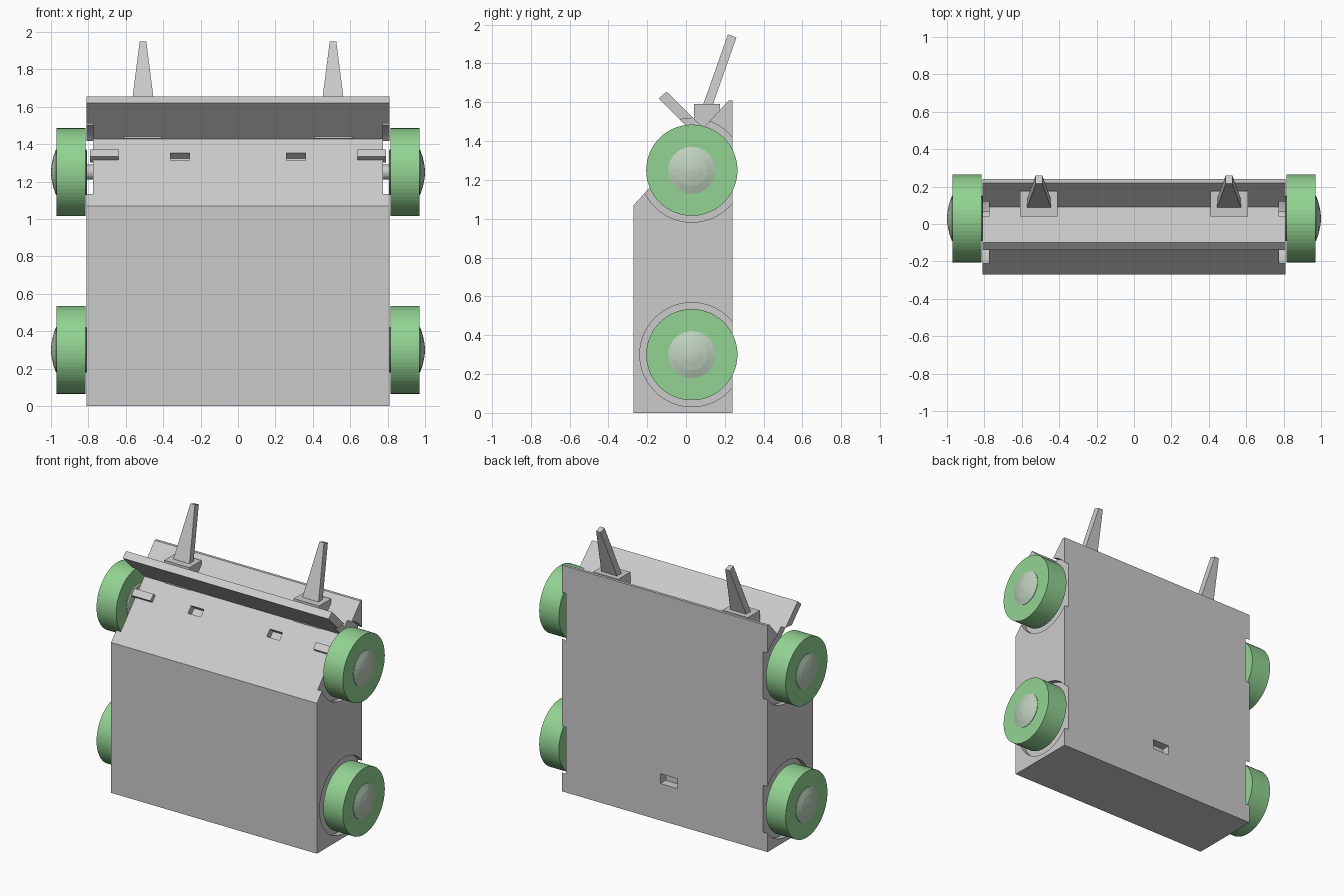
import bpy, bmesh, math
from mathutils import Matrix, Vector

default = bpy.data.objects.get("Cube")
if default:
    bpy.data.objects.remove(default, do_unlink=True)


def material(name, color):
    mat = bpy.data.materials.new(name)
    mat.use_nodes = True
    mat.diffuse_color = (*color, 1)
    mat.node_tree.nodes["Principled BSDF"].inputs["Base Color"].default_value = (*color, 1)
    return mat


GREY = material("light grey", (0.6, 0.6, 0.6))
GREEN = material("soft green", (0.29, 0.65, 0.29))
HUB = material("pale green grey", (0.52, 0.64, 0.52))


def finish(name, bm, mat):
    bmesh.ops.recalc_face_normals(bm, faces=bm.faces)
    mesh = bpy.data.meshes.new(name)
    bm.to_mesh(mesh)
    bm.free()
    mesh.materials.append(mat)
    obj = bpy.data.objects.new(name, mesh)
    bpy.context.collection.objects.link(obj)
    return obj


def extrude_x(name, profile, half, mat):
    """Side profile in y, z swept across x."""
    bm = bmesh.new()
    face = bm.faces.new([bm.verts.new((-half, y, z)) for y, z in profile])
    out = bmesh.ops.extrude_face_region(bm, geom=[face])["geom"]
    verts = [v for v in out if isinstance(v, bmesh.types.BMVert)]
    bmesh.ops.translate(bm, verts=verts, vec=(2 * half, 0, 0))
    return finish(name, bm, mat)


def box(name, center, size, mat, tilt=0):
    bm = bmesh.new()
    place = Matrix.Translation(center) @ Matrix.Rotation(tilt, 4, "X") @ Matrix.Diagonal((*size, 1))
    bmesh.ops.create_cube(bm, size=1, matrix=place)
    return finish(name, bm, mat)


def lathe_x(name, rings, side, y, z, mat, steps=64):
    """Turned solid about an x axis; rings are (x, radius)."""
    bm = bmesh.new()
    loops = []
    for x, r in rings:
        angles = [2 * math.pi * i / steps for i in range(steps)]
        loops.append([bm.verts.new((side * x, y + r * math.cos(a), z + r * math.sin(a))) for a in angles])
    for a, b in zip(loops, loops[1:]):
        for i in range(steps):
            j = (i + 1) % steps
            bm.faces.new((a[i], a[j], b[j], b[i]))
    bm.faces.new(loops[0])
    bm.faces.new(loops[-1])
    return finish(name, bm, mat)


def cut(obj, cutter):
    mod = obj.modifiers.new("cut", "BOOLEAN")
    mod.operation = "DIFFERENCE"
    mod.solver = "EXACT"
    mod.object = cutter
    bpy.context.view_layer.objects.active = obj
    bpy.ops.object.modifier_apply(modifier=mod.name)


def discard(cutter):
    bpy.data.objects.remove(cutter, do_unlink=True)


# Wedge-topped body and the raised flap across its slope
body = extrude_x("body", [(-0.27, 0), (0.24, 0), (0.24, 1.61), (0.22, 1.61), (-0.27, 1.07)], 0.81, GREY)
flap = extrude_x("flap", [(-0.14, 1.62), (-0.1, 1.655), (0.09, 1.467), (0.054, 1.426)], 0.81, GREY)

# Socket in the back
socket = box("socket_cutter", (-0.035, 0.24, 0.297), (0.135, 0.12, 0.07), GREY)
cut(body, socket)
discard(socket)

slope = math.atan2(0.54, 0.49)
for side, label in ((1, "left"), (-1, "right")):
    # Wheels with domed hubs, sitting in round recesses
    for z, level in ((0.3, "lower"), (1.25, "upper")):
        y = 0.03
        recess = lathe_x("recess_cutter", [(0.775, 0.268), (0.9, 0.268)], side, y, z, GREY)
        cut(body, recess)
        if level == "upper":
            cut(flap, recess)
        discard(recess)
        tag = f"{level}_{label}"
        lathe_x(f"wheel_{tag}", [(0.815, 0.235), (0.97, 0.235)], side, y, z, GREEN)
        lathe_x(f"hub_{tag}", [(0.806, 0.11), (0.812, 0.122), (0.973, 0.122), (0.988, 0.08),
                               (0.997, 0.035), (1.0, 0.008)], side, y, z, HUB, 20)
        lathe_x(f"axle_{tag}", [(0.76, 0.04), (0.82, 0.04)], side, y, z, GREY, 24)

    # Slot and sliding bar on the front slope
    slot = box("slot_cutter", (side * 0.31, -0.03, 1.333), (0.1, 0.054, 0.09), GREY, slope)
    cut(body, slot)
    discard(slot)
    box(f"slider_{label}", (side * 0.715, -0.035, 1.336), (0.15, 0.05, 0.05), GREY, slope)

    # Antenna foot and tapered leaning spike
    box(f"antenna_foot_{label}", (side * 0.51, 0.108, 1.51), (0.2, 0.135, 0.16), GREY)
    bm = bmesh.new()
    bmesh.ops.create_cube(bm, size=1)
    for v in bm.verts:
        top = v.co.z > 0
        width = 0.035 if top else 0.13
        center = Vector((side * 0.508, 0.238, 1.942)) if top else Vector((side * 0.508, 0.107, 1.57))
        v.co = center + Vector((v.co.x * width, v.co.y * 0.044, -v.co.y * 0.016))
    finish(f"antenna_{label}", bm, GREY)
